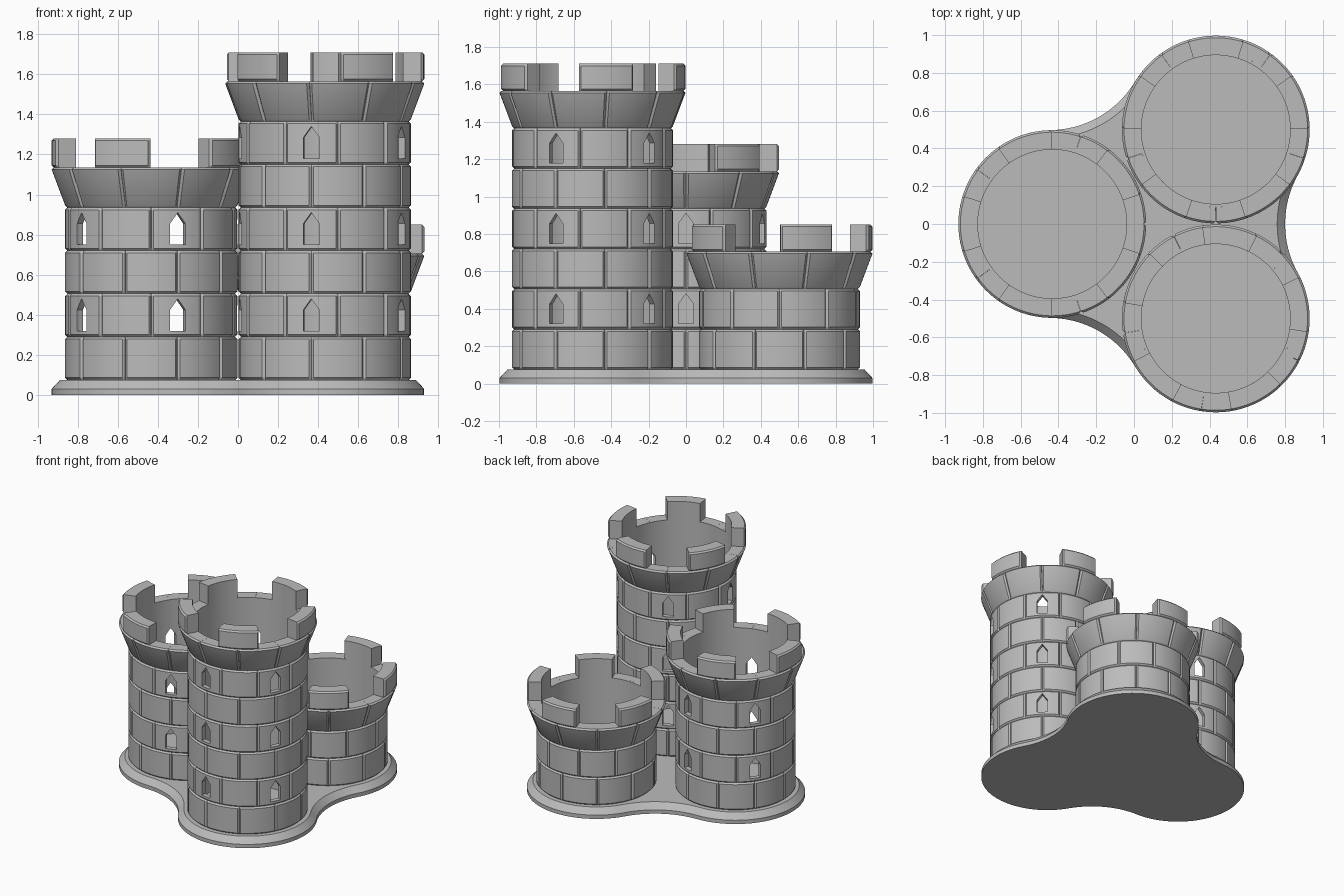
import bpy
import bmesh
from math import radians, sin, cos, pi
from mathutils import Vector

if "Cube" in bpy.data.objects:
    bpy.data.objects.remove(bpy.data.objects["Cube"])

INNER, CORE, BODY, RIM = 0.394, 0.41, 0.43, 0.497
BASE_TOP, COURSE, CROWN, MERLON = 0.075, 0.215, 0.2, 0.145
BEVEL = 0.011
STEP = 36  # degrees per stone

stone = bpy.data.materials.new("grey_stone")
stone.use_nodes = True
stone.diffuse_color = (0.5, 0.5, 0.5, 1)
stone.node_tree.nodes["Principled BSDF"].inputs["Base Color"].default_value = (0.5, 0.5, 0.5, 1)


def finish(bm, name, location=(0, 0, 0)):
    bmesh.ops.recalc_face_normals(bm, faces=bm.faces)
    mesh = bpy.data.meshes.new(name)
    bm.to_mesh(mesh)
    bm.free()
    mesh.materials.append(stone)
    obj = bpy.data.objects.new(name, mesh)
    obj.location = location
    bpy.context.collection.objects.link(obj)
    smooth(mesh)
    return obj


def smooth(mesh):
    mesh.shade_smooth()
    mesh.set_sharp_from_angle(angle=radians(25))


def bridge(bm, loops, closed):
    """Skin rings of vertices; cap the two ends unless closed."""
    rings = [[bm.verts.new(p) for p in loop] for loop in loops]
    pairs = list(zip(rings, rings[1:]))
    if closed:
        pairs.append((rings[-1], rings[0]))
    else:
        bm.faces.new(rings[0])
        bm.faces.new(rings[-1])
    for a, b in pairs:
        for i in range(len(a)):
            j = (i + 1) % len(a)
            bm.faces.new((a[i], a[j], b[j], b[i]))


def section(angle, points):
    c, s = cos(radians(angle)), sin(radians(angle))
    return [(r * c, r * s, z) for r, z in points]


def curved_stone(bm, a0, a1, inner, low, high, z0, z1):
    """Curved stone with chamfered outer edges; low and high are its outer radii."""
    b = BEVEL
    full = [(inner, z0), (low - b, z0), (low, z0 + b), (high, z1 - b), (high - b, z1), (inner, z1)]
    end = [(r - b if i in (2, 3) else r, z) for i, (r, z) in enumerate(full)]
    a0, a1 = a0 + 0.05, a1 - 0.05
    turn = b / low * 180 / pi
    steps = 10
    loops = [section(a0, end)]
    for i in range(steps + 1):
        loops.append(section(a0 + turn + (a1 - a0 - 2 * turn) * i / steps, full))
    loops.append(section(a1, end))
    bridge(bm, loops, False)


def stone_ring(name, location, start, low, high, z0, z1):
    bm = bmesh.new()
    for k in range(360 // STEP):
        a = start + k * STEP
        curved_stone(bm, a, a + STEP, CORE, low, high, z0, z1)
    return finish(bm, name, location)


def window_cutter(location, start, levels):
    """Five pointed openings around each level."""
    bm = bmesh.new()
    outline = [(-0.04, 0.03), (0.04, 0.03), (0.04, 0.135), (0, 0.19), (-0.04, 0.135)]
    for z in levels:
        for k in range(5):
            a = radians(start + 72 * k)
            out, side = Vector((cos(a), sin(a), 0)), Vector((-sin(a), cos(a), 0))
            bridge(bm, [[out * r + side * t + Vector((0, 0, z + h)) for t, h in outline]
                        for r in (0.3, 0.5)], False)
    return finish(bm, "window_cutter", location)


def cut(obj, cutter):
    mod = obj.modifiers.new("windows", 'BOOLEAN')
    mod.operation, mod.solver, mod.object = 'DIFFERENCE', 'EXACT', cutter
    bpy.context.view_layer.update()
    graph = bpy.context.evaluated_depsgraph_get()
    mesh = bpy.data.meshes.new_from_object(obj.evaluated_get(graph))
    obj.modifiers.clear()
    obj.data = mesh
    smooth(mesh)


def tower(name, x, y, courses, turn, windows):
    place = (x, y, 0)
    top = BASE_TOP + courses * COURSE
    rim = top + CROWN

    # hollow inner wall
    bm = bmesh.new()
    tube = [(INNER, BASE_TOP - 0.01), (CORE, BASE_TOP - 0.01), (CORE, rim), (INNER, rim)]
    bridge(bm, [section(a * 3, tube) for a in range(120)], True)
    wall = finish(bm, name + "_inner_wall", place)

    # staggered stone courses
    rings = []
    for i in range(courses):
        z = BASE_TOP + i * COURSE
        rings.append(stone_ring(f"{name}_course_{i + 1}", place, turn + (i % 2) * STEP / 2,
                                BODY, BODY, z, z + COURSE))

    # flared crown
    stone_ring(name + "_crown", place, turn, BODY, RIM, top, rim)

    # battlements
    bm = bmesh.new()
    for k in range(5):
        a = turn + 72 * k
        curved_stone(bm, a - 17.5, a + 17.5, INNER, RIM, RIM, rim, rim + MERLON)
    finish(bm, name + "_battlements", place)

    # windows in every second course
    if windows:
        levels = [BASE_TOP + i * COURSE for i in range(1, courses, 2)]
        cutter = window_cutter(place, turn + STEP, levels)
        for obj in [wall] + rings[1::2]:
            cut(obj, cutter)
        bpy.data.objects.remove(cutter)


def base():
    """Three-lobed plinth with concave fillets and a sloped edge."""
    middle, spread, fillet, reach, half = 0.144, 0.577, 0.53, 1.186, 89.1

    def outline(inset, z):
        pts = []

        def arc(direction, dist, radius, a0, a1):
            cx = middle + dist * cos(radians(direction))
            cy = dist * sin(radians(direction))
            n = 48 if a1 > a0 else 20
            for i in range(n):
                a = radians(a0 + (a1 - a0) * i / n)
                pts.append((cx + radius * cos(a), cy + radius * sin(a), z))

        for d in (-60, 60, 180):
            arc(d, spread, RIM - inset, d - half, d + half)
            arc(d + 60, reach, fillet + inset, d + 180 + half, d + 300 - half)
        return pts

    bm = bmesh.new()
    bridge(bm, [outline(0, 0), outline(0, 0.03), outline(0.042, BASE_TOP)], False)
    finish(bm, "base")


base()
tower("tall_tower", 0.433, -0.5, 6, 9, True)
tower("middle_tower", -0.433, 0, 4, 36, True)
tower("short_tower", 0.433, 0.5, 2, 18, False)
